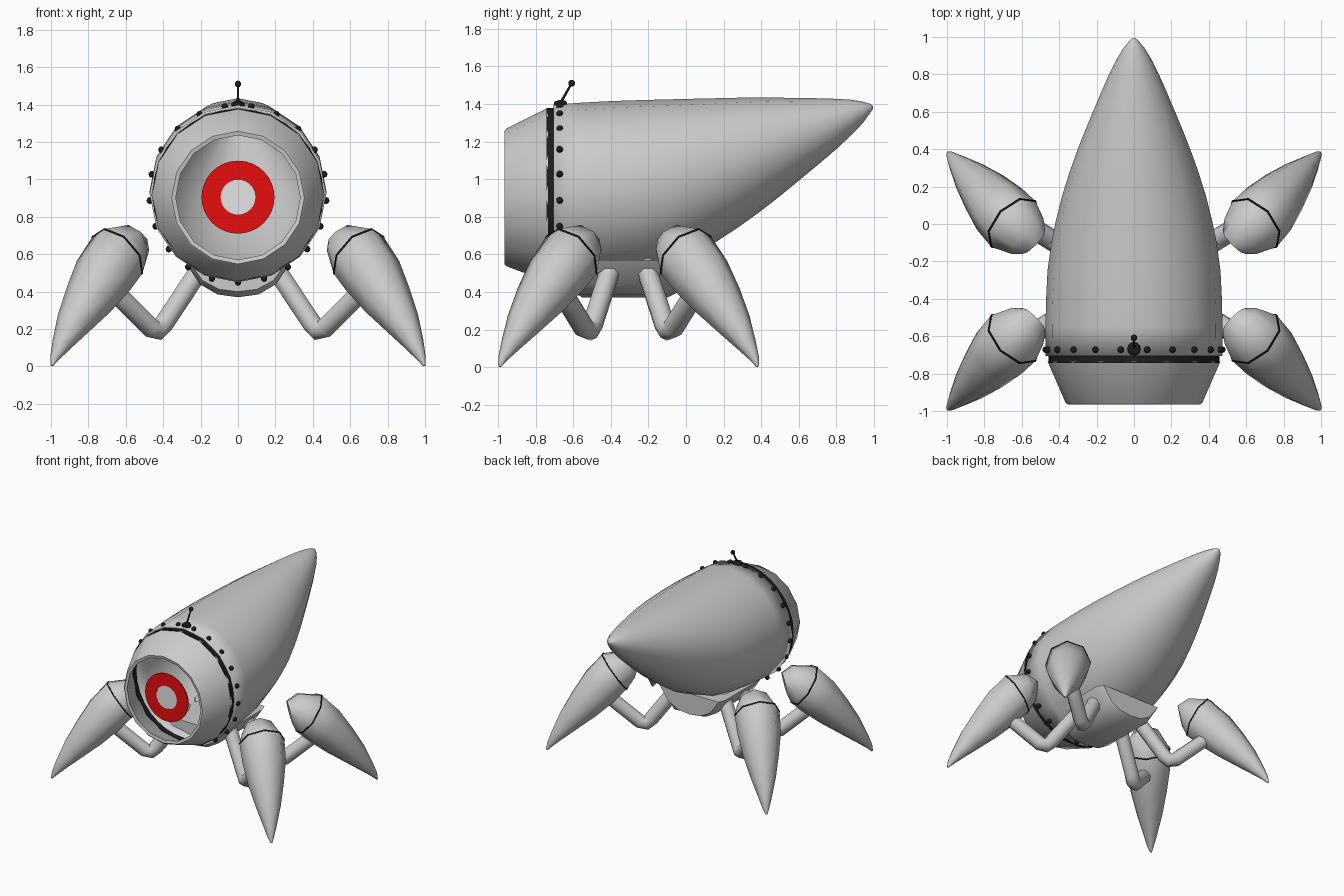
import bpy, bmesh, math
from mathutils import Vector

if "Cube" in bpy.data.objects:
    bpy.data.objects.remove(bpy.data.objects["Cube"])


def material(name, rgb):
    m = bpy.data.materials.new(name)
    m.diffuse_color = (*rgb, 1)
    m.use_nodes = True
    m.node_tree.nodes["Principled BSDF"].inputs["Base Color"].default_value = m.diffuse_color
    return m


GREY = material("grey metal", (0.6, 0.6, 0.6))
PALE = material("pale pupil", (0.78, 0.78, 0.78))
RED = material("red iris", (0.8, 0.004, 0.004))
BLACK = material("black trim", (0.012, 0.012, 0.012))


def finish(bm, name, mat, angle=50):
    bmesh.ops.recalc_face_normals(bm, faces=bm.faces)
    me = bpy.data.meshes.new(name)
    bm.to_mesh(me)
    bm.free()
    me.materials.append(mat)
    for p in me.polygons:
        p.use_smooth = True
    me.set_sharp_from_angle(angle=math.radians(angle))
    ob = bpy.data.objects.new(name, me)
    bpy.context.collection.objects.link(ob)
    return ob


def loft(name, rings, n, mat, axis=None, cap=(True, True), closed=False, angle=50):
    """Skin a row of (centre, radius) circles, square to the path or to a fixed axis."""
    bm = bmesh.new()
    pts = [Vector(c) for c, r in rings]
    loops = []
    for i, (c, r) in enumerate(rings):
        t = Vector(axis) if axis else pts[min(i + 1, len(pts) - 1)] - pts[max(i - 1, 0)]
        t.normalize()
        side = t.cross(Vector((0, 0, 1))).normalized()
        up = side.cross(t)
        loops.append([bm.verts.new(pts[i] + r * (side * math.sin(k * math.tau / n) + up * math.cos(k * math.tau / n)))
                      for k in range(n)])
    pairs = list(zip(loops, loops[1:])) + ([(loops[-1], loops[0])] if closed else [])
    for a, b in pairs:
        for k in range(n):
            j = (k + 1) % n
            bm.faces.new((a[k], a[j], b[j], b[k]))
    if not closed:
        for use, l in zip(cap, (loops[0], loops[-1])):
            if use:
                bm.faces.new(l)
    return finish(bm, name, mat, angle)


def ball(name, at, r, mat):
    bm = bmesh.new()
    bmesh.ops.create_uvsphere(bm, u_segments=10, v_segments=6, radius=r)
    bmesh.ops.translate(bm, verts=bm.verts, vec=at)
    return finish(bm, name, mat)


Y = (0, 1, 0)

# Hollow main hull: y, top z, bottom z
hull = [(-0.705, 1.395, 0.45), (-0.55, 1.407, 0.46), (-0.4, 1.415, 0.475), (-0.25, 1.42, 0.495),
        (-0.1, 1.424, 0.54), (0.02, 1.427, 0.592), (0.15, 1.43, 0.66), (0.28, 1.433, 0.745),
        (0.4, 1.434, 0.832), (0.5, 1.433, 0.91), (0.6, 1.432, 0.992), (0.7, 1.43, 1.075),
        (0.8, 1.427, 1.16), (0.88, 1.422, 1.235), (0.94, 1.412, 1.298), (0.98, 1.4, 1.352), (0.995, 1.388, 1.376)]
body = loft("hull", [((0, y, (a + b) / 2), (a - b) / 2) for y, a, b in hull], 16, GREY, Y, (False, True))
s = body.modifiers.new("shell", "SOLIDIFY")
s.thickness, s.offset = 0.015, -1

# Front collar: outer cone, lip and inner wall
loft("front_collar", [((0, -0.735, 0.917), 0.462), ((0, -0.955, 0.903), 0.366), ((0, -0.965, 0.903), 0.355),
                      ((0, -0.96, 0.903), 0.333), ((0, -0.735, 0.917), 0.44)],
     16, GREY, Y, closed=True, angle=35)
# Black seam between collar and hull
loft("hull_seam", [((0, -0.742, 0.92), 0.457), ((0, -0.7, 0.92), 0.457), ((0, -0.7, 0.92), 0.432),
                   ((0, -0.742, 0.92), 0.432)], 32, BLACK, Y, closed=True, angle=35)

# Eye set inside the opening
EZ = 0.905
loft("eye_iris", [((0, -0.925, EZ), 0.195), ((0, -0.917, EZ), 0.195), ((0, -0.917, EZ), 0.093),
                  ((0, -0.925, EZ), 0.093)], 32, RED, Y, closed=True, angle=35)
loft("eye_pupil", [((0, -0.924, EZ), 0.094), ((0, -0.918, EZ), 0.094)], 32, PALE, Y, angle=35)

# Ring of bolts
for k in range(21):
    a = k * math.tau / 21
    ball("bolt", (0.473 * math.sin(a), -0.672, 0.922 - 0.473 * math.cos(a)), 0.018, BLACK)

# Antenna
loft("antenna_base", [((0, -0.668, 1.39), 0.036), ((0, -0.665, 1.408), 0.034), ((0, -0.655, 1.42), 0.014)],
     12, BLACK, (0, 0.15, 1))
loft("antenna_rod", [((0, -0.67, 1.4), 0.007), ((0, -0.608, 1.51), 0.006)], 8, BLACK)
ball("antenna_tip", (0, -0.608, 1.51), 0.018, BLACK)

# Belly pod under the hull, a rounded section run along y
bm = bmesh.new()
section = [(-0.29, 0.57), (-0.205, 0.44), (-0.11, 0.385), (0, 0.37), (0.11, 0.385), (0.205, 0.44), (0.29, 0.57)]
loops = []
for y, k in ((-0.6, 0.85), (-0.55, 1), (-0.1, 1), (-0.04, 0.85)):
    loops.append([bm.verts.new((x * (k + 1) / 2, y, 0.57 - (0.57 - z) * k)) for x, z in section])
for a, b in zip(loops, loops[1:]):
    for k in range(len(section)):
        j = (k + 1) % len(section)
        bm.faces.new((a[k], a[j], b[j], b[k]))
bm.faces.new(loops[0])
bm.faces.new(loops[-1])
finish(bm, "belly_pod", GREY, 35)

# Four legs, mirrored left-right and front-back about y = -0.305
arm = [(0.17, -0.385, 0.57), (0.395, -0.495, 0.23), (0.425, -0.515, 0.195), (0.465, -0.54, 0.205), (0.66, -0.66, 0.40)]
claw = [((0.535, -0.51, 0.62), 0.085), ((0.57, -0.545, 0.63), 0.128), ((0.645, -0.61, 0.595), 0.17),
        ((0.72, -0.69, 0.485), 0.163), ((0.80, -0.78, 0.355), 0.134), ((0.88, -0.865, 0.23), 0.095),
        ((0.945, -0.935, 0.115), 0.052), ((0.98, -0.975, 0.045), 0.025), ((0.996, -0.99, 0.004), 0.007)]
for sx, lr in ((1, "right"), (-1, "left")):
    for front in (True, False):
        def place(p):
            return Vector((sx * p[0], p[1] if front else -0.61 - p[1], p[2]))
        tag = ("front_" if front else "rear_") + lr
        loft(tag + "_arm", [(place(p), 0.056) for p in arm], 8, GREY)
        loft(tag + "_claw", [(place(c), r) for c, r in claw], 8, GREY)
        # Dark seam around the claw cap
        c = place(claw[2][0])
        t = (place(claw[3][0]) - place(claw[1][0])).normalized()
        loft(tag + "_claw_seam", [(c - t * 0.005, 0.173), (c + t * 0.005, 0.173), (c + t * 0.005, 0.155),
                                  (c - t * 0.005, 0.155)], 8, BLACK, tuple(t), closed=True)
